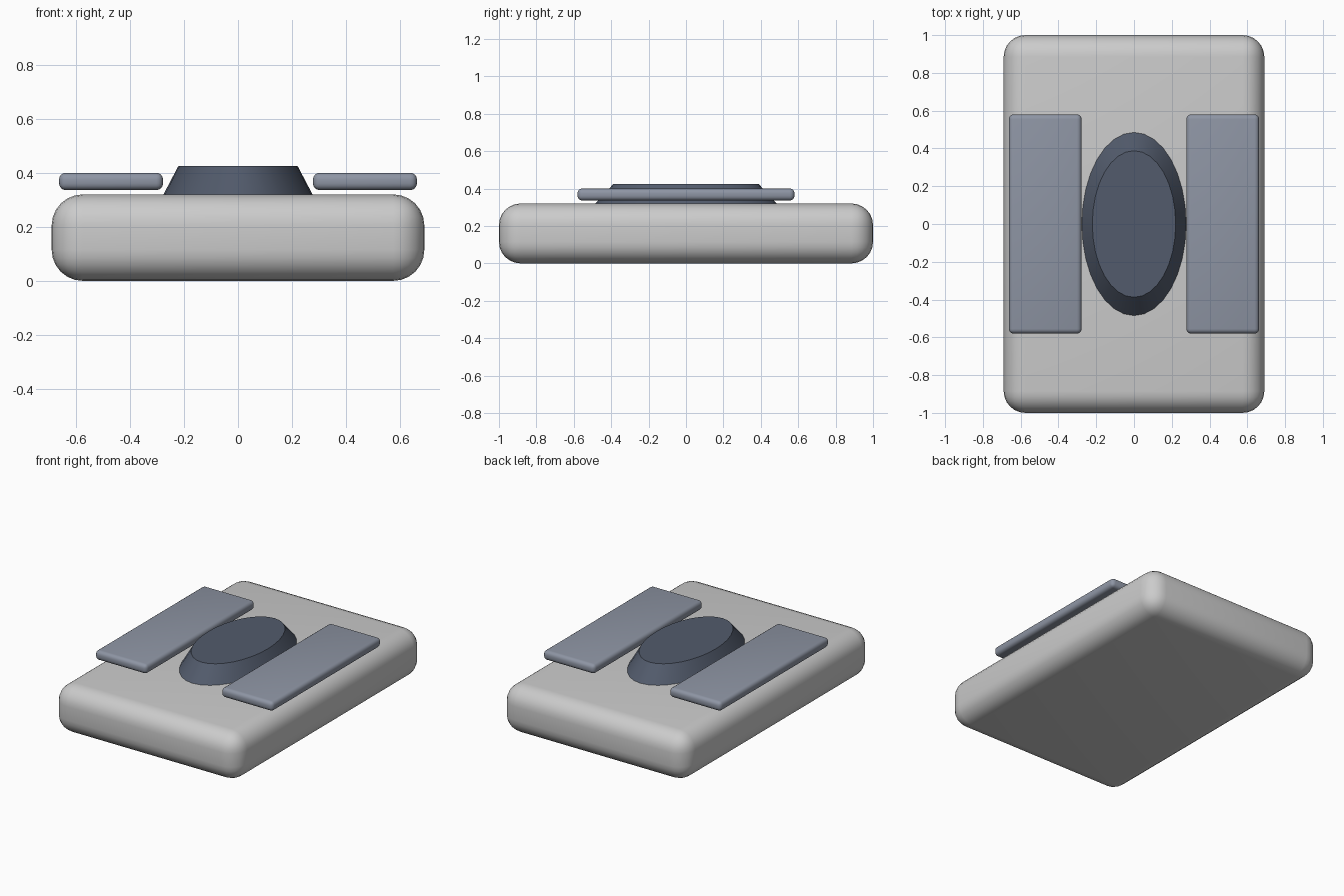
import bpy, math

if "Cube" in bpy.data.objects:
    bpy.data.objects.remove(bpy.data.objects["Cube"])


def material(name, rgb):
    m = bpy.data.materials.new(name)
    m.diffuse_color = (*rgb, 1)
    m.use_nodes = True
    m.node_tree.nodes["Principled BSDF"].inputs["Base Color"].default_value = m.diffuse_color
    return m


def smooth(obj, angle=35):
    bpy.ops.object.select_all(action='DESELECT')
    obj.select_set(True)
    bpy.context.view_layer.objects.active = obj
    bpy.ops.object.shade_smooth_by_angle(angle=math.radians(angle))


def rounded_box(name, center, size, radius, segments, mat=None):
    bpy.ops.mesh.primitive_cube_add(size=1, location=center)
    obj = bpy.context.object
    obj.name = name
    obj.scale = size
    bpy.ops.object.transform_apply(location=False, rotation=False, scale=True)
    bevel = obj.modifiers.new("rounding", 'BEVEL')
    bevel.width = radius
    bevel.segments = segments
    bpy.ops.object.modifier_apply(modifier=bevel.name)
    if mat:
        obj.data.materials.append(mat)
    smooth(obj)
    return obj


pad_mat = material("pad_grey", (0.27, 0.30, 0.37))
dial_mat = material("dark_slate", (0.085, 0.105, 0.15))

# Main rounded slab
rounded_box("body", (0, 0, 0.16), (1.38, 2.0, 0.32), 0.115, 6)

# Two thin side plates hovering just above the slab
for side, label in ((-1, "left"), (1, "right")):
    rounded_box(label + "_plate", (side * 0.47, 0, 0.368),
                (0.385, 1.16, 0.064), 0.025, 4, pad_mat)

# Tapered oval boss in the middle, seated on the slab
bpy.ops.mesh.primitive_cone_add(vertices=32, radius1=1.0, radius2=0.8,
                                depth=0.105, location=(0, 0, 0.3725))
boss = bpy.context.object
boss.name = "oval_boss"
boss.scale = (0.276, 0.485, 1)
bpy.ops.object.transform_apply(location=False, rotation=False, scale=True)
boss.data.materials.append(dial_mat)
smooth(boss)
